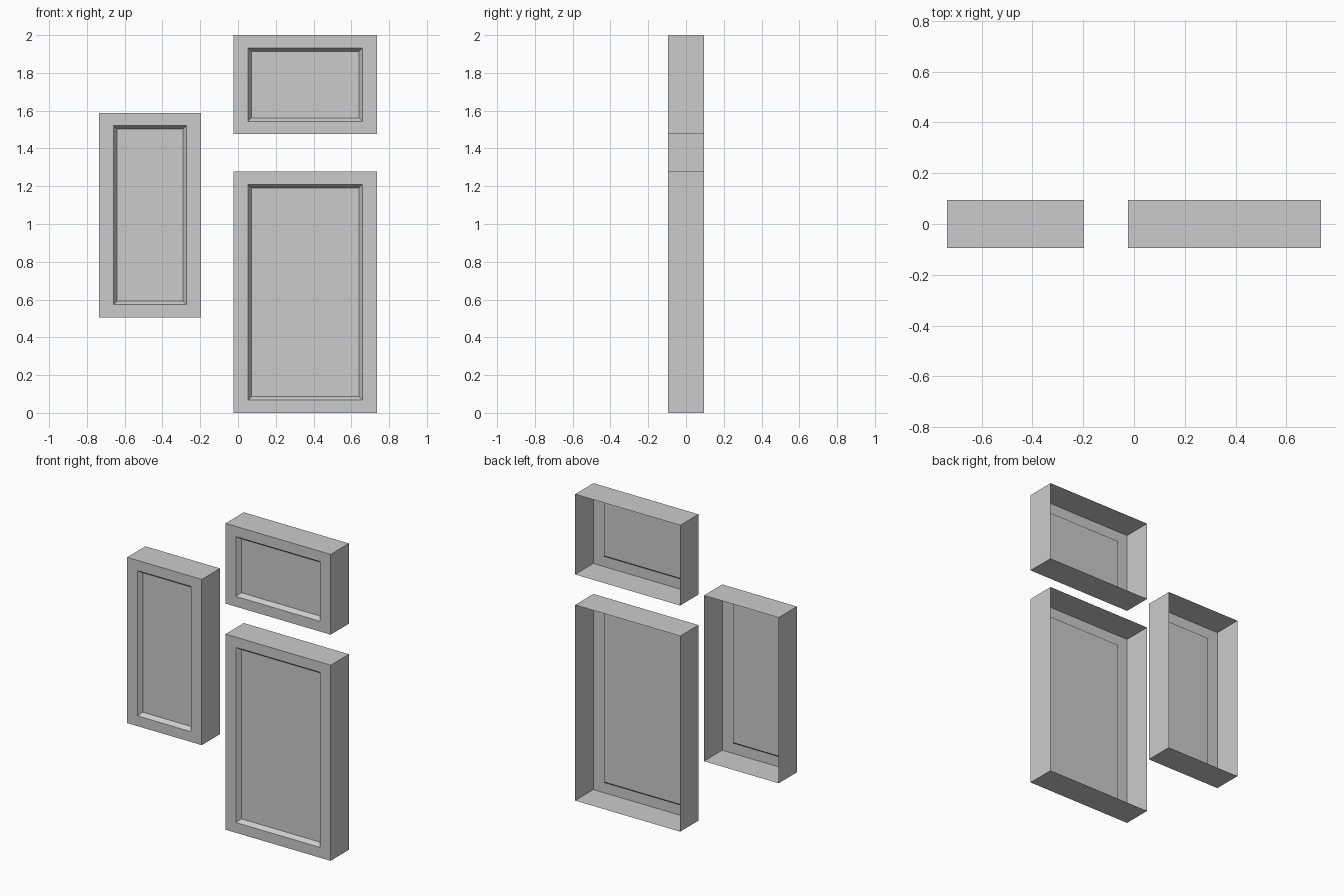
import bpy, bmesh

if "Cube" in bpy.data.objects:
    bpy.data.objects.remove(bpy.data.objects["Cube"])

FRONT, BACK = -0.094, 0.094
RECESS = 0.027                  # depth of the sunken panel
BORDER_X, BORDER_Z = 0.076, 0.067
SLOPE = 0.019                   # width of the slanted rim


def picture_frame(name, x0, x1, z0, z1):
    """Open-backed shell: side walls, flat border, slanted rim, sunken panel."""
    bm = bmesh.new()

    def ring(dx, dz, y):
        return [bm.verts.new(p) for p in (
            (x0 + dx, y, z0 + dz), (x1 - dx, y, z0 + dz),
            (x1 - dx, y, z1 - dz), (x0 + dx, y, z1 - dz))]

    rings = [
        ring(0, 0, BACK),
        ring(0, 0, FRONT),
        ring(BORDER_X, BORDER_Z, FRONT),
        ring(BORDER_X + SLOPE, BORDER_Z + SLOPE, FRONT + RECESS),
    ]
    for a, b in zip(rings, rings[1:]):
        for i in range(4):
            j = (i + 1) % 4
            bm.faces.new((a[i], a[j], b[j], b[i]))
    bm.faces.new(rings[-1])

    mesh = bpy.data.meshes.new(name)
    bm.to_mesh(mesh)
    bm.free()
    obj = bpy.data.objects.new(name, mesh)
    bpy.context.collection.objects.link(obj)
    return obj


# Three wall frames
picture_frame("left_tall_frame", -0.735, -0.196, 0.506, 1.588)
picture_frame("upper_right_frame", -0.024, 0.735, 1.476, 2.0)
picture_frame("lower_right_frame", -0.024, 0.735, 0.0, 1.277)
